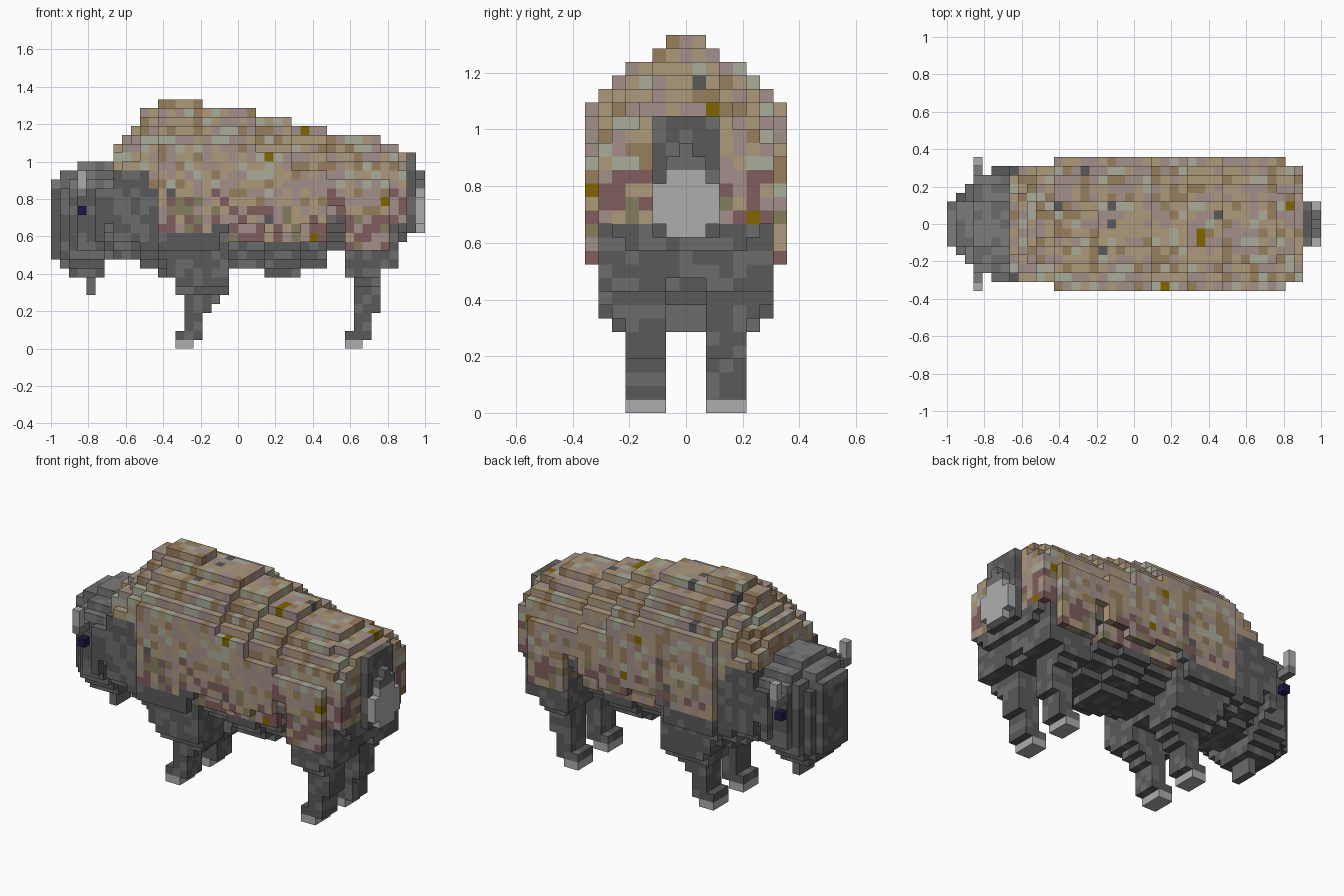
import bpy, bmesh, random
from mathutils import Vector

if "Cube" in bpy.data.objects:
    bpy.data.objects.remove(bpy.data.objects["Cube"])

random.seed(4)
V = 2 / 42                      # voxel size; grid is 42 x 15 x 28
cells = {}                      # (i, j, k) -> (part, colour)

PALETTE = {
    "tan": (0.42, 0.32, 0.20), "mauve": (0.37, 0.28, 0.26), "ochre_brown": (0.31, 0.21, 0.11),
    "sage": (0.40, 0.42, 0.32), "red_brown": (0.22, 0.11, 0.11), "olive": (0.23, 0.21, 0.11),
    "gold": (0.22, 0.13, 0.0), "dark_grey": (0.10, 0.10, 0.10), "mid_grey": (0.15, 0.15, 0.15),
    "head_grey": (0.20, 0.20, 0.20), "light_grey": (0.42, 0.42, 0.42), "navy": (0.01, 0.01, 0.06),
}
NAMES = list(PALETTE)
mats = []
for n in NAMES:
    m = bpy.data.materials.new(n)
    m.diffuse_color = (*PALETTE[n], 1)
    m.use_nodes = True
    m.node_tree.nodes["Principled BSDF"].inputs["Base Color"].default_value = m.diffuse_color
    mats.append(m)


def step(i, runs):
    """Value of the last run that starts at or before i."""
    return [v for s, v in runs if s <= i][-1]


def put(part, i, j, k, colour):
    cells.setdefault((i, j, k), (part, colour))


def box(part, i0, i1, j0, j1, k0, k1, colour, mirror=True):
    for i in range(i0, i1 + 1):
        for k in range(k0, k1 + 1):
            for j in range(j0, j1 + 1):
                for s in ((1, -1) if mirror else (1,)):
                    put(part, i, s * j, k, colour() if callable(colour) else colour)


def pick(*options):
    return lambda: random.choice(options)


dark = pick("dark_grey", "dark_grey", "mid_grey")
fur = pick("tan", "tan", "mauve", "mauve", "ochre_brown", "sage")
flank = pick("mauve", "red_brown", "red_brown", "mauve", "olive", "tan")


def slices(part, columns, top, bottom, width, crown, keel, colour):
    """Stack of cross-sections with stepped crown and underside."""
    for i in columns:
        t, b, w = step(i, top), step(i, bottom), step(i, width)
        cr, ke = step(i, crown), step(i, keel)
        for k in range(b, t):
            h = min(w, cr[min(t - 1 - k, len(cr) - 1)], ke[min(k - b, len(ke) - 1)])
            for j in range(-h, h + 1):
                put(part, i, j, k, colour(i, abs(j), k))


# Eyes and horns
box("eyes", 3, 3, 6, 6, 15, 15, "navy")
box("horns", 3, 3, 6, 7, 17, 17, "head_grey")
box("horns", 3, 3, 7, 7, 18, 19, "light_grey")

# Legs: layers, x run, y run
FRONT = [(0, 0, 14, 15, 2, 4), (1, 1, 14, 16, 2, 4), (2, 3, 15, 16, 2, 4), (4, 4, 15, 17, 2, 4),
         (5, 5, 15, 18, 2, 4), (6, 6, 14, 19, 2, 5), (7, 7, 14, 19, 2, 6), (8, 10, 13, 19, 2, 6)]
HIND = [(0, 0, 33, 34, 2, 4), (1, 1, 33, 35, 2, 4), (2, 3, 34, 35, 2, 4), (4, 6, 34, 36, 2, 4),
        (7, 7, 34, 36, 2, 5), (8, 8, 33, 36, 2, 6), (9, 11, 33, 38, 2, 6)]
for part, rows in (("front_legs", FRONT), ("hind_legs", HIND)):
    for k0, k1, i0, i1, j0, j1 in rows:
        box(part, i0, i1, j0, j1, k0, k1, "light_grey" if k0 == 0 else dark)

# Tail tuft
for k, h in ((13, 1), (14, 2), (15, 2), (16, 2), (17, 1), (18, 1), (19, 0)):
    box("tail", 41, 41, -h, h, k, k, "light_grey" if k < 18 else "mid_grey", False)

# Beard
box("beard", 4, 4, -1, 1, 6, 8, "mid_grey", False)
box("beard", 3, 5, -2, 2, 8, 9, dark, False)


# Head
def head_colour(i, j, k):
    return random.choice(("head_grey", "mid_grey")) if k > 17 else dark()


slices("head", range(0, 8),
       [(0, 19), (1, 20), (3, 21)],
       [(0, 10), (1, 9), (2, 8), (6, 10)],
       [(0, 2), (1, 3), (2, 4), (3, 5), (5, 6)],
       [(0, [2, 2, 3]), (2, [2, 4, 5, 6])],
       [(0, [2, 3, 4, 5, 6])], head_colour)


# Body
def body_colour(i, j, k):
    line = step(i, [(7, 20), (11, 18), (12, 13), (18, 14), (20, 12), (31, 15), (33, 11), (38, 14)])
    if k < line or (i == 40 and j < 3):
        return dark()
    if random.random() < 0.02:
        return random.choice(("gold", "dark_grey"))
    return flank() if k < line + 4 and k < 18 else fur()


slices("body", range(7, 41),
       [(7, 23), (8, 24), (9, 25), (10, 27), (12, 28), (17, 27), (23, 26), (27, 25),
        (31, 24), (37, 23), (39, 22)],
       [(7, 10), (10, 9), (12, 8), (20, 9), (24, 8), (28, 9), (31, 11), (33, 9), (38, 10), (39, 12), (40, 13)],
       [(7, 6), (12, 7), (38, 6), (40, 2)],
       [(7, [3, 5, 5, 6]), (9, [2, 4, 5, 5, 6]), (10, [1, 2, 4, 5, 6]), (12, [1, 2, 4, 5, 6, 7]),
        (17, [2, 4, 5, 6, 7]), (27, [2, 4, 5, 6, 6, 7]), (37, [3, 5, 6, 6, 7])],
       [(7, [3, 5, 6]), (12, [3, 5, 6, 7]), (19, [2, 4, 5, 6, 6, 7]), (33, [3, 5, 7]), (38, [4, 5, 6])],
       body_colour)

# Skin every part with the faces exposed on the whole animal
DIRS = [Vector(d) for d in ((1, 0, 0), (-1, 0, 0), (0, 1, 0), (0, -1, 0), (0, 0, 1), (0, 0, -1))]
for part in sorted({p for p, c in cells.values()}):
    bm = bmesh.new()
    cache = {}

    def vert(p):
        key = tuple(round(c * 2) for c in p)
        if key not in cache:
            cache[key] = bm.verts.new((p.x * V, p.y * V, p.z * V))
        return cache[key]

    for (i, j, k), (p, colour) in cells.items():
        if p != part:
            continue
        centre = Vector((i - 20.5, j, k + 0.5))
        for d in DIRS:
            if (i + int(d.x), j + int(d.y), k + int(d.z)) in cells:
                continue
            a = Vector((d.y, d.z, d.x)) / 2
            b = d.cross(a)
            mid = centre + d / 2
            f = bm.faces.new([vert(mid + q) for q in (-a - b, a - b, a + b, -a + b)])
            f.material_index = NAMES.index(colour)
    me = bpy.data.meshes.new(part)
    bm.to_mesh(me)
    bm.free()
    for m in mats:
        me.materials.append(m)
    bpy.context.collection.objects.link(bpy.data.objects.new(part, me))
